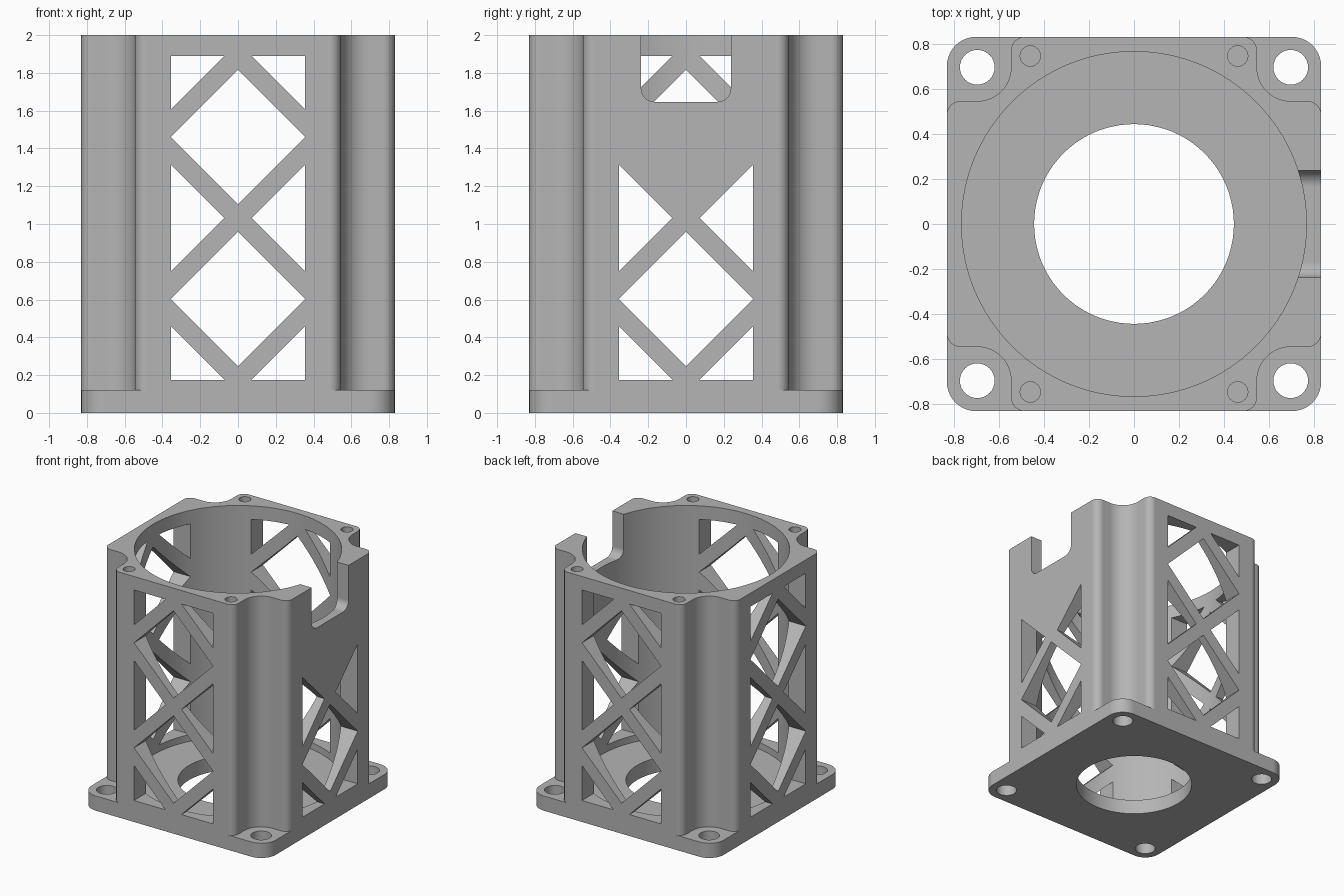
import bpy, bmesh
from math import cos, sin, pi, radians
from mathutils import Matrix, Vector

default = bpy.data.objects.get("Cube")
if default:
    bpy.data.objects.remove(default)

HALF, TOP, BASE = 0.83, 2.0, 0.12
BORE, THROAT, SCREW = 0.765, 0.443, 0.695

grey = bpy.data.materials.new("light_grey")
grey.use_nodes = True
colour = (0.46, 0.46, 0.46, 1)
grey.diffuse_color = colour
grey.node_tree.nodes["Principled BSDF"].inputs["Base Color"].default_value = colour


def arc(cx, cy, r, a0, a1, n=10):
    angles = [radians(a0 + (a1 - a0) * i / n) for i in range(n + 1)]
    return [(cx + r * cos(a), cy + r * sin(a)) for a in angles]


def circle(cx, cy, r, n=48):
    return arc(cx, cy, r, 0, 360, n)[:-1]


def prism(bm, points, lo, hi, matrix=Matrix()):
    """Extrude a 2D outline from lo to hi along the local z axis."""
    verts = [bm.verts.new(matrix @ Vector((x, y, lo))) for x, y in points]
    face = bm.faces.new(verts)
    out = bmesh.ops.extrude_face_region(bm, geom=[face])["geom"]
    moved = [v for v in out if isinstance(v, bmesh.types.BMVert)]
    shift = matrix.to_3x3() @ Vector((0, 0, hi - lo))
    bmesh.ops.translate(bm, verts=moved, vec=shift)


def finish(bm, name):
    bmesh.ops.recalc_face_normals(bm, faces=bm.faces)
    mesh = bpy.data.meshes.new(name)
    bm.to_mesh(mesh)
    bm.free()
    obj = bpy.data.objects.new(name, mesh)
    bpy.context.collection.objects.link(obj)
    return obj


def cut(target, bm, name):
    """Subtract the shapes in bm and bake the result."""
    cutter = finish(bm, name)
    cutter.hide_render = True
    mod = target.modifiers.new(name, "BOOLEAN")
    mod.operation, mod.solver, mod.object = "DIFFERENCE", "EXACT", cutter
    evaluated = target.evaluated_get(bpy.context.evaluated_depsgraph_get())
    mesh = bpy.data.meshes.new_from_object(evaluated)
    target.modifiers.clear()
    target.data = mesh
    bpy.data.objects.remove(cutter)


def side(k):
    """Frame of a wall: u across, v up, depth outwards; k = 0 is the front."""
    turn = Matrix.Rotation(k * pi / 2, 4, "Z")
    return turn @ Matrix.Rotation(pi / 2, 4, "X")


CORNERS = [(sx, sy) for sx in (-1, 1) for sy in (-1, 1)]

# Solid block with rounded corners
bm = bmesh.new()
r = 0.13
c = HALF - r
outline = []
for i, (sx, sy) in enumerate([(1, 1), (-1, 1), (-1, -1), (1, -1)]):
    outline += arc(sx * c, sy * c, r, 90 * i, 90 * i + 90)
prism(bm, outline, 0, TOP)
housing = finish(bm, "motor_housing")

# Corner recesses that leave the flange below
bm = bmesh.new()
recess = [(0.9, 0.9), (0.485, 0.9)]
recess += arc(0.485, 0.77, 0.06, 90, 0)
recess += arc(SCREW, SCREW, 0.15, 180, 270, 16)
recess += arc(0.77, 0.485, 0.06, 90, 0)
recess += [(0.9, 0.485)]
for sx, sy in CORNERS:
    prism(bm, [(sx * x, sy * y) for x, y in recess], BASE, TOP + 0.1)
cut(housing, bm, "corner_recesses")

# Main bore down to the floor
bm = bmesh.new()
prism(bm, circle(0, 0, BORE, 96), BASE, TOP + 0.1)
cut(housing, bm, "bore")

# Floor opening, flange screw holes and blind holes in the top rim
bm = bmesh.new()
prism(bm, circle(0, 0, THROAT, 80), -0.1, 0.3)
for sx, sy in CORNERS:
    prism(bm, circle(sx * SCREW, sy * SCREW, 0.077, 32), -0.1, 0.3)
    prism(bm, circle(sx * 0.46, sy * 0.745, 0.045, 24), TOP - 0.25, TOP + 0.1)
cut(housing, bm, "holes")

# Lattice windows on all sides; the left wall keeps its upper part solid
bm = bmesh.new()
W, GAP, MID, LOW, HIGH = 0.356, 0.072, 1.032, 0.175, 1.89
for k in range(4):
    frame = side(k)
    for s in (-1, 1):
        prism(bm, [(s * W, MID - W + GAP), (s * W, MID + W - GAP), (s * GAP, MID)],
              0.5, 0.95, frame)
    for end, d in ((LOW, 1), (HIGH, -1)):
        if k == 1 and d < 0:
            continue
        m = MID - d * (GAP + W)
        prism(bm, [(0, m - W), (W, m), (0, m + W), (-W, m)], 0.5, 0.95, frame)
        for s in (-1, 1):
            prism(bm, [(s * W, end), (s * GAP, end), (s * W, end + d * (W - GAP))],
                  0.5, 0.95, frame)
cut(housing, bm, "lattice_windows")

# Cable notch in the left wall
bm = bmesh.new()
notch = [(0.237, TOP + 0.1), (-0.237, TOP + 0.1)]
notch += arc(-0.167, 1.717, 0.07, 180, 270) + arc(0.167, 1.717, 0.07, 270, 360)
prism(bm, notch, 0.5, 0.95, side(1))
cut(housing, bm, "cable_notch")

# Shading and colour
housing.data.materials.clear()
housing.data.materials.append(grey)
bpy.ops.object.select_all(action="DESELECT")
housing.select_set(True)
bpy.context.view_layer.objects.active = housing
bpy.ops.object.shade_smooth_by_angle(angle=radians(30))
weighted = housing.modifiers.new("flat_faces", "WEIGHTED_NORMAL")
weighted.keep_sharp = True
